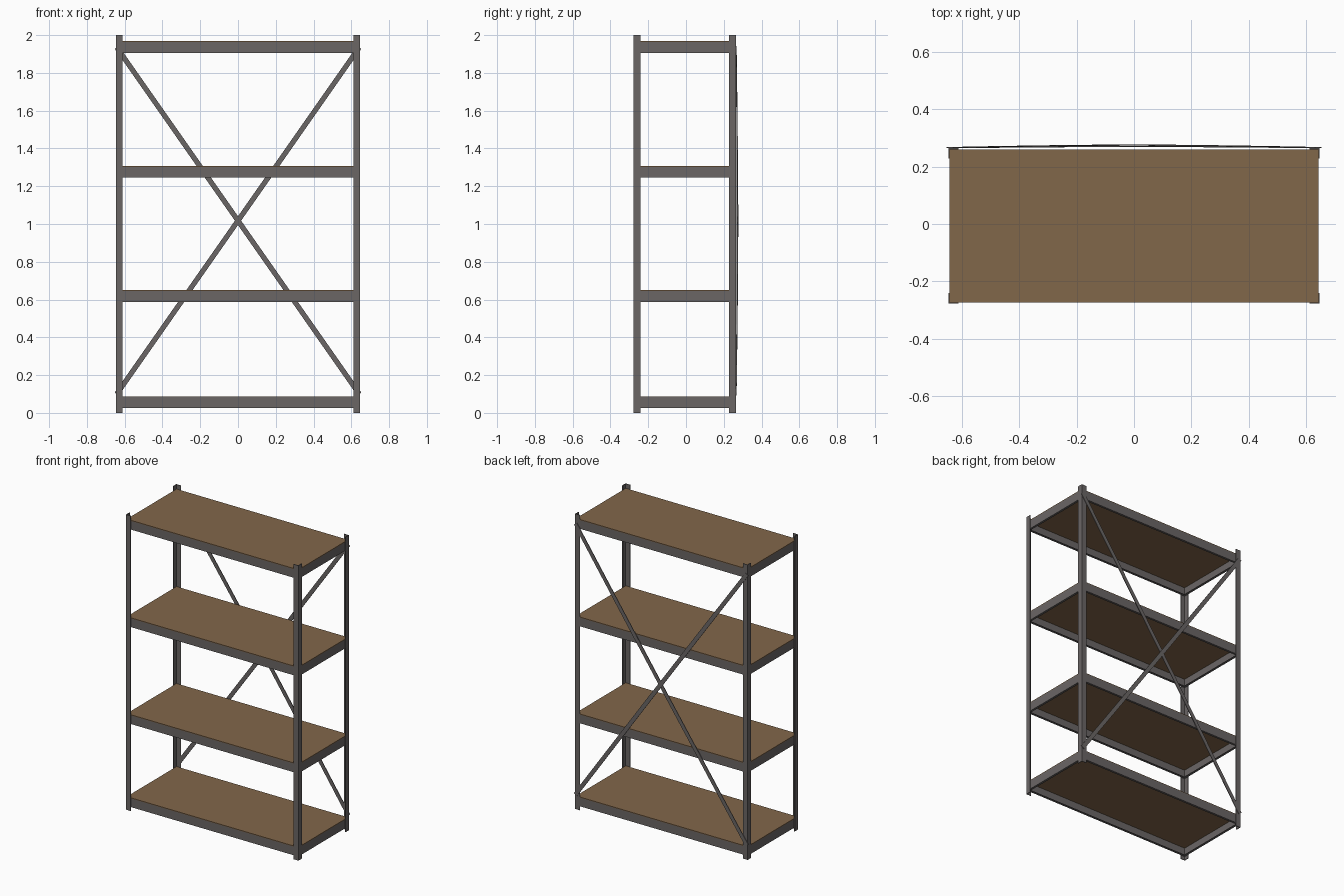
import bpy, bmesh
from mathutils import Vector

if "Cube" in bpy.data.objects:
    bpy.data.objects.remove(bpy.data.objects["Cube"])


def material(name, rgb):
    m = bpy.data.materials.new(name)
    m.diffuse_color = (*rgb, 1)
    m.use_nodes = True
    m.node_tree.nodes["Principled BSDF"].inputs["Base Color"].default_value = m.diffuse_color
    return m


STEEL = material("dark grey steel", (0.145, 0.133, 0.131))
WOOD = material("brown board", (0.222, 0.135, 0.068))

# Overall sizes
X0, X1, Y0, Y1 = -0.647, 0.647, -0.277, 0.264
T = 0.004            # steel thickness
LEG = 0.036          # width of each post flange
BEAM_H, LIP = 0.058, 0.015
BOARD_T = 0.005


def finish(name, bm, mat):
    bmesh.ops.recalc_face_normals(bm, faces=bm.faces[:])
    me = bpy.data.meshes.new(name)
    bm.to_mesh(me)
    bm.free()
    me.materials.append(mat)
    ob = bpy.data.objects.new(name, me)
    bpy.context.collection.objects.link(ob)
    return ob


def extrude(name, outline, direction, mat):
    """Closed outline of 3D points swept along a vector."""
    bm = bmesh.new()
    face = bm.faces.new([bm.verts.new(p) for p in outline])
    new = bmesh.ops.extrude_face_region(bm, geom=[face])["geom"]
    bmesh.ops.translate(bm, vec=direction,
                        verts=[v for v in new if isinstance(v, bmesh.types.BMVert)])
    return finish(name, bm, mat)


def l_profile(a, b, t):
    return [(0, 0), (a, 0), (a, t), (t, t), (t, b), (0, b)]


# Corner posts: L-shaped angles opening inwards
for cx, sx, side in ((X0, 1, "left"), (X1, -1, "right")):
    for cy, sy, end in ((Y0, 1, "front"), (Y1, -1, "back")):
        pts = [(cx + sx * u, cy + sy * v, 0) for u, v in l_profile(LEG, LEG, T)]
        extrude(f"post_{end}_{side}", pts, (0, 0, 2.0), STEEL)

# Shelves: four L-shaped beams with a bottom lip, and a board on top
bx0, bx1, by0, by1 = X0 + T, X1 - T, Y0 + T, Y1 - T
for i, top in enumerate((0.088, 0.651, 1.308, 1.969), 1):
    z = top - BOARD_T - BEAM_H
    prof = l_profile(LIP, BEAM_H, T)
    for y, s, n in ((by0, 1, "front"), (by1, -1, "back")):
        extrude(f"shelf_{i}_beam_{n}", [(bx0, y + s * u, z + v) for u, v in prof],
                (bx1 - bx0, 0, 0), STEEL)
    for x, s, n in ((bx0, 1, "left"), (bx1, -1, "right")):
        extrude(f"shelf_{i}_beam_{n}",
                [(x + s * u, by0 + T, z + v) for u, v in prof],
                (0, by1 - by0 - 2 * T, 0), STEEL)
    extrude(f"shelf_{i}_board",
            [(bx0, by0, top), (bx1, by0, top), (bx1, by1, top), (bx0, by1, top)],
            (0, 0, -BOARD_T), WOOD)


# Back cross braces: thin flat straps bowed slightly outwards in the middle
def brace(name, sign, bow):
    a, b = Vector((-0.642 * sign, 0, 0.10)), Vector((0.642 * sign, 0, 1.935))
    d = (b - a).normalized()
    side = Vector((-d.z, 0, d.x)) * 0.0135
    bm = bmesh.new()
    rings = []
    for k in range(9):
        f = k / 8
        c = a.lerp(b, f)
        y = Y1 + bow * (1 - abs(2 * f - 1) ** 1.5)
        rings.append([bm.verts.new((c.x + s * side.x, y + h, c.z + s * side.z))
                      for s, h in ((-1, 0), (1, 0), (1, 0.004), (-1, 0.004))])
    for r, q in zip(rings, rings[1:]):
        for j in range(4):
            bm.faces.new((r[j], r[(j + 1) % 4], q[(j + 1) % 4], q[j]))
    bm.faces.new(rings[0])
    bm.faces.new(rings[-1])
    finish(name, bm, STEEL)


brace("back_brace_rising_right", 1, 0.0045)
brace("back_brace_rising_left", -1, 0.009)
